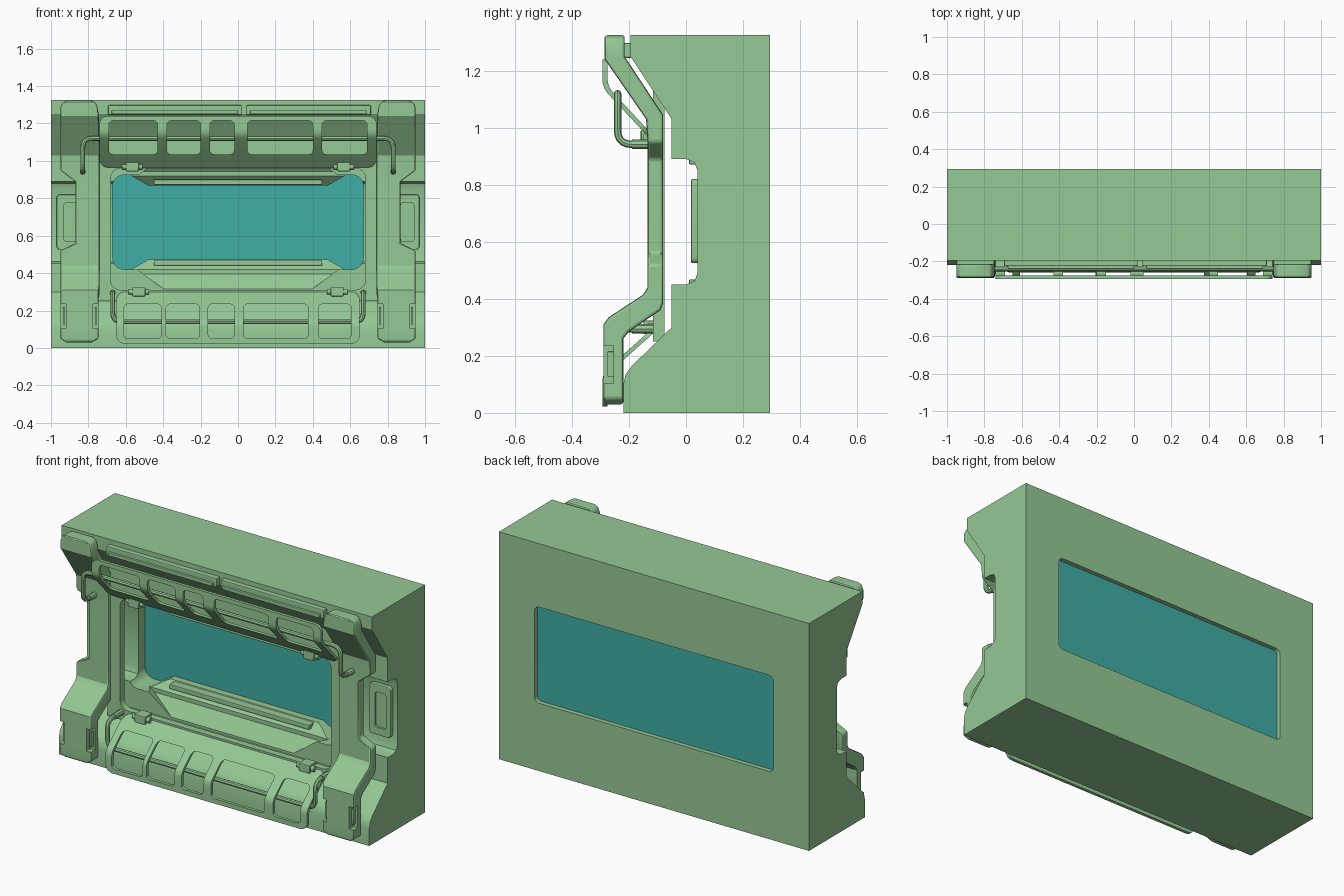
import bpy, bmesh, math
from mathutils import Vector

if "Cube" in bpy.data.objects:
    bpy.data.objects.remove(bpy.data.objects["Cube"])


def finish(bm, name, smooth=True):
    bmesh.ops.recalc_face_normals(bm, faces=bm.faces)
    me = bpy.data.meshes.new(name)
    bm.to_mesh(me)
    bm.free()
    ob = bpy.data.objects.new(name, me)
    bpy.context.collection.objects.link(ob)
    return shade(ob) if smooth else ob


def select(ob):
    bpy.ops.object.select_all(action='DESELECT')
    ob.select_set(True)
    bpy.context.view_layer.objects.active = ob


def shade(ob):
    select(ob)
    bpy.ops.object.shade_smooth_by_angle(angle=math.radians(30))
    return ob


def prism(name, pts, axis, lo, hi):
    """Extrude (y,z) points along x, or (x,z) points along y."""
    bm = bmesh.new()
    put = (lambda p, t: (t, p[0], p[1])) if axis == 'x' else (lambda p, t: (p[0], t, p[1]))
    a = [bm.verts.new(put(p, lo)) for p in pts]
    b = [bm.verts.new(put(p, hi)) for p in pts]
    bm.faces.new(a)
    bm.faces.new(b)
    for i in range(len(pts)):
        j = (i + 1) % len(pts)
        bm.faces.new((a[i], a[j], b[j], b[i]))
    return finish(bm, name)


def hull(name, pts):
    bm = bmesh.new()
    for p in pts:
        bm.verts.new(p)
    bmesh.ops.convex_hull(bm, input=bm.verts)
    return finish(bm, name)


def round_plate(name, x0, x1, z0, z1, r, y0, y1, n=5):
    """Rounded rectangle facing front."""
    pts = []
    for cx, cz, a0 in ((x1-r, z1-r, 0), (x0+r, z1-r, 90), (x0+r, z0+r, 180), (x1-r, z0+r, 270)):
        for i in range(n + 1):
            a = math.radians(a0 + 90 * i / n)
            pts.append((cx + r * math.cos(a), cz + r * math.sin(a)))
    return prism(name, pts, 'y', y0, y1)


def box(name, x, y, z, bev=0.006):
    ob = hull(name, [(i, j, k) for i in x for j in y for k in z])
    return bevel(ob, bev) if bev else ob


def bevel(ob, w, seg=2, angle=30):
    m = ob.modifiers.new('bevel', 'BEVEL')
    m.width, m.segments, m.limit_method = w, seg, 'ANGLE'
    m.angle_limit = math.radians(angle)
    select(ob)
    bpy.ops.object.modifier_apply(modifier=m.name)
    return shade(ob)


def boolean(ob, cutter, op='DIFFERENCE'):
    m = ob.modifiers.new('bool', 'BOOLEAN')
    m.object, m.operation, m.solver = cutter, op, 'EXACT'
    select(ob)
    bpy.ops.object.modifier_apply(modifier=m.name)
    bpy.data.objects.remove(cutter)
    return shade(ob)


def fillet(pts, r, n=5):
    """Round the inner corners of a path."""
    v = [Vector(p) for p in pts]
    out = [v[0]]
    for p, q, s in zip(v, v[1:], v[2:]):
        a, b = q + (p - q).normalized() * r, q + (s - q).normalized() * r
        for i in range(n + 1):
            t = i / n
            out.append(a * (1-t)**2 + q * 2*t*(1-t) + b * t*t)
    return out + [v[-1]]


def rod(name, pts, r, corner=0.05):
    cu = bpy.data.curves.new(name, 'CURVE')
    cu.dimensions, cu.bevel_depth, cu.bevel_resolution, cu.use_fill_caps = '3D', r, 2, True
    sp = cu.splines.new('POLY')
    path = fillet(pts, corner)
    sp.points.add(len(path) - 1)
    for s, p in zip(sp.points, path):
        s.co = (*p, 1)
    ob = bpy.data.objects.new(name, cu)
    bpy.context.collection.objects.link(ob)
    select(ob)
    bpy.ops.object.convert(target='MESH')
    return shade(bpy.context.object)


def paint(ob, mat):
    ob.data.materials.clear()
    ob.data.materials.append(mat)


green = bpy.data.materials.new('green')
green.diffuse_color = (0.30, 0.58, 0.30, 1)
green.use_nodes = True
green.node_tree.nodes["Principled BSDF"].inputs["Base Color"].default_value = green.diffuse_color
teal = bpy.data.materials.new('teal')
teal.diffuse_color = (0.05, 0.42, 0.38, 1)
teal.use_nodes = True
teal.node_tree.nodes["Principled BSDF"].inputs["Base Color"].default_value = teal.diffuse_color

# main wall: one side profile with a notch running across
wall = prism('wall', [(.295, 0), (.295, 1.325), (-.195, 1.325), (-.195, 1.25), (-.05, 1.03),
                      (-.05, .89), (.0, .89), (.03, .878), (.04, .85), (.04, .49), (.03, .462),
                      (.0, .45), (-.05, .45), (-.05, .3), (-.19, .165), (-.212, .135),
                      (-.22, .1), (-.22, 0)], 'x', -1, 1)
boolean(wall, round_plate('front_opening', -.67, .67, .42, .925, .06, -.3, .15))
boolean(wall, round_plate('back_opening', -.77, .77, .395, .955, .03, .1, .4))

# window glass
glass = box('window_glass', (-.768, .768), (.1, .272), (.397, .953), 0)

# sills above and below the window, with sloped cuts in the wall
for name, f in (('lower', lambda z: z), ('upper', lambda z: 1.34 - z)):
    boolean(wall, hull('slope_cut', [(s*x, y, f(z)) for s in (-1, 1) for x, y, z in (
        (.37, -.06, .3), (.6, -.06, .47), (.57, .02, .41), (.57, .02, .47))]))
    hull(name + '_sill', [(s*x, y, f(z)) for s in (-1, 1) for x, y, z in (
        (.57, .01, .395), (.57, .01, .42), (.57, .105, .395), (.57, .105, .42),
        (.48, .06, .472), (.48, .105, .472))])
    box(name + '_sill_ledge', (-.45, .45), (.01, .09), sorted((f(.44), f(.468))), .005)

# window surround plate in front of the wall
frame = box('window_surround', (-.76, .76), (-.115, -.075), (.25, 1.14), 0)
boolean(frame, round_plate('surround_opening', -.68, .68, .31, .96, .05, -.3, .1))

# side pillars: stations of (inner x, outer x, front y, front z, back y, back z)
stations = [(.78, .92, -.285, .03, -.22, .03), (.745, .95, -.29, .05, -.22, .05),
            (.745, .95, -.29, .31, -.22, .26), (.74, .95, -.272, .335, -.2, .285),
            (.74, .95, -.15, .415, -.09, .36), (.74, .95, -.135, .44, -.08, .385),
            (.74, .95, -.135, .52, -.08, .52), (.74, .87, -.135, .56, -.08, .56),
            (.74, .87, -.135, .89, -.08, .89), (.74, .95, -.135, .95, -.08, .95),
            (.74, .95, -.14, 1.03, -.08, 1.045), (.745, .95, -.285, 1.24, -.215, 1.25),
            (.75, .95, -.285, 1.285, -.215, 1.285), (.762, .938, -.285, 1.313, -.215, 1.313),
            (.79, .91, -.285, 1.325, -.215, 1.325)]
for side, s in (('left', -1), ('right', 1)):
    bm = bmesh.new()
    rings = [[bm.verts.new(c) for c in ((s*a, yf, zf), (s*b, yf, zf), (s*b, yb, zb), (s*a, yb, zb))]
             for a, b, yf, zf, yb, zb in stations]
    for p, q in zip(rings, rings[1:]):
        for i in range(4):
            j = (i + 1) % 4
            bm.faces.new((p[i], p[j], q[j], q[i]))
    bm.faces.new(rings[0])
    bm.faces.new(rings[-1])
    pillar = bevel(finish(bm, side + '_pillar'), .009, 2, 40)
    for x0, x1 in ((.92, 1), (.7, .775)):
        boolean(pillar, box('corner_slot', (s*x0, s*x1), (-.32, -.255), (.105, .235), 0))
    for x in (.757, .928):
        box(side + '_slot_block', (s*(x-.003), s*(x+.008)), (-.275, -.25), (.125, .215), .003)

    # panel in the side notch
    xs = sorted((s*.83, s*.97))
    panel = bevel(round_plate(side + '_side_panel', *xs, .525, .82, .02, .018, .045), .005)
    boolean(panel, round_plate('panel_slot', xs[0]+.04, xs[1]-.03, .57, .775, .012, 0, .03))

    # rod collars and clamps
    for tag, cx, cz in (('upper', .83, .942), ('lower', .67, .295)):
        rod(side + '_' + tag + '_collar', [(s*cx, -.19, cz), (s*cx, -.15, cz), (s*cx, -.08, cz)], .017, .01)
    for tag, cx, cz, y in (('upper', .565, .968, -.135), ('lower', .53, .3, -.125)):
        bevel(rod(side + '_' + tag + '_clamp', [(s*cx-.055, y, cz), (s*cx, y, cz), (s*cx+.055, y, cz)], .017, .01), .005)
        box(side + '_' + tag + '_clamp_block', (s*cx-.035, s*cx+.035), (y-.024, -.08), (cz-.024, cz+.024))


# guard grilles: bent sheets with rounded holes
def grille(name, path, xw, z0, z1, hz, holes):
    front = fillet([(y, z, 0) for y, z in path], .03)
    pts = [(p.x, p.y) for p in front] + [(p.x + .018, p.y + path_off) for p in reversed(front)]
    g = prism(name, pts, 'x', -xw, xw)
    boolean(g, round_plate('outline', -xw-.001, xw+.001, z0, z1, .045, -.5, .2), 'INTERSECT')
    for a, b in holes:
        boolean(g, round_plate('hole', a, b, *hz, .022, -.5, .2, 3))


path_off = .004
grille('upper_grille', [(-.293, 1.25), (-.293, 1.14), (-.12, .955)], .74, .965, 1.24, (1.035, 1.215),
       [(-.69, -.43), (-.38, -.2), (-.15, -.02), (.05, .4), (.45, .69)])
path_off = -.004
grille('lower_grille', [(-.293, .01), (-.293, .14), (-.1, .312)], .65, .022, .3, (.05, .235),
       [(-.61, -.41), (-.385, -.205), (-.16, -.02), (.03, .375), (.43, .605)])

# handrails behind the grilles
rod('upper_rail', [(-.83, -.13, .942), (-.83, -.24, .942), (-.83, -.24, 1.12), (.83, -.24, 1.12),
                   (.83, -.24, .942), (.83, -.13, .942)], .013)
rod('lower_rail', [(-.67, -.12, .295), (-.67, -.245, .295), (-.67, -.245, .14), (.67, -.245, .14),
                   (.67, -.245, .295), (.67, -.12, .295)], .013)

# strips along the top edge
for i, (a, b) in enumerate(((-.695, .02), (.045, .71))):
    box(f'top_strip_{i+1}', (a, b), (-.225, -.19), (1.245, 1.298))
    box(f'top_strip_lip_{i+1}', (a+.02, b-.02), (-.238, -.2), (1.25, 1.27), .004)

for ob in bpy.context.scene.objects:
    paint(ob, teal if ob is glass or ob.name == 'window_glass' else green)
